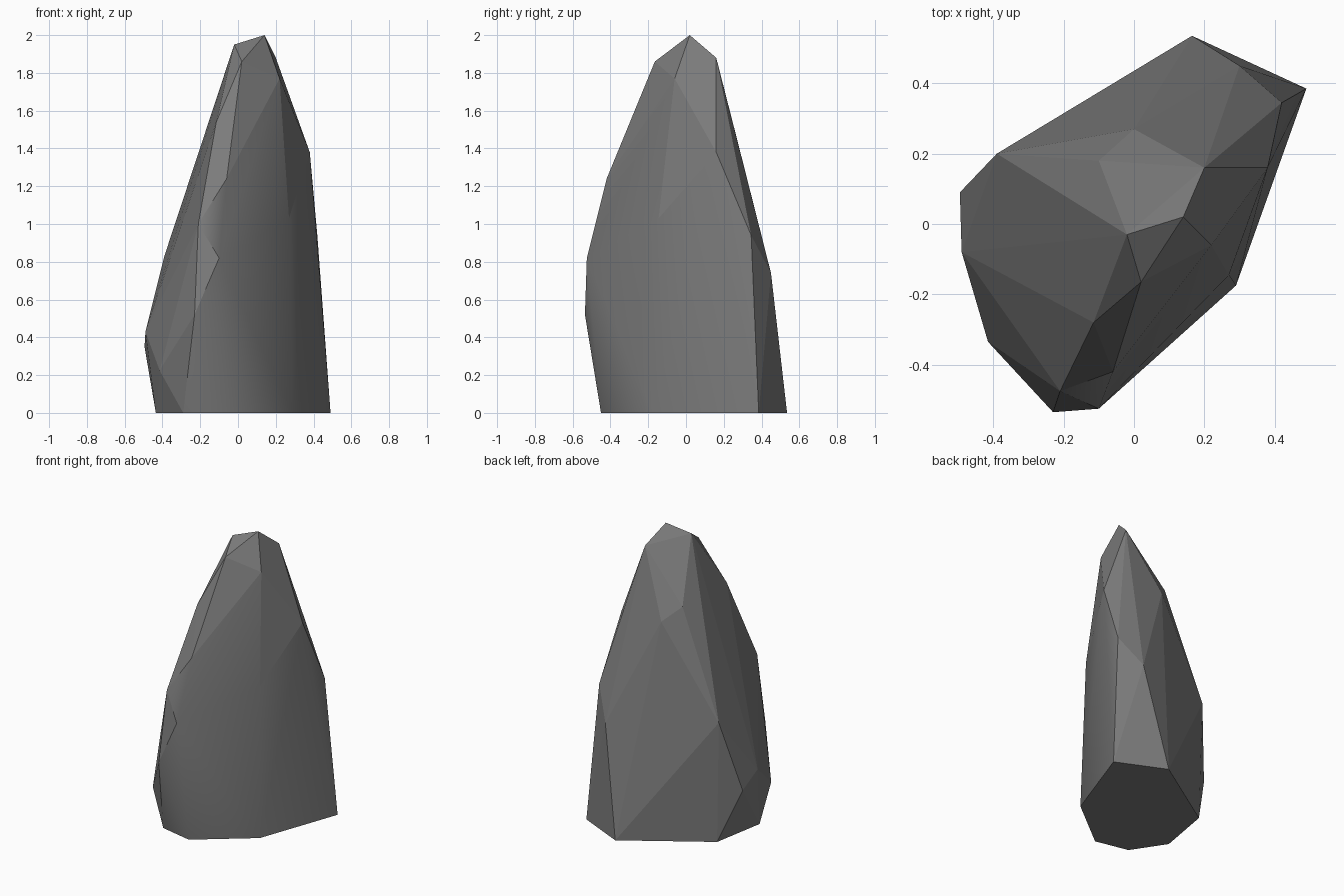
import bpy, bmesh, math
from mathutils import Vector

cube = bpy.data.objects.get("Cube")
if cube:
    bpy.data.objects.remove(cube, do_unlink=True)

# Stone colour
stone = bpy.data.materials.new("stone_grey")
stone.use_nodes = True
colour = (0.2, 0.2, 0.2, 1)
stone.diffuse_color = colour
bsdf = stone.node_tree.nodes["Principled BSDF"]
bsdf.inputs["Base Color"].default_value = colour
bsdf.inputs["Roughness"].default_value = 0.9

# Corners of the rock, ring by ring
base = [(.49, .385, 0), (.165, .535, 0), (-.37, .19, 0), (-.435, -.18, 0),
        (-.29, -.40, 0), (-.06, -.45, 0), (.29, -.175, 0)]
belly = [(-.495, .09, .35), (-.49, -.08, .43), (-.415, -.335, .225),
         (-.23, -.535, .52), (-.10, -.525, .82), (-.39, .2, .83),
         (-.11, .335, .64), (.30, .45, .74), (.42, .345, .94)]
shoulder = [(-.21, -.475, 1.0), (-.06, -.42, 1.24), (.27, -.145, 1.03),
            (.38, .16, 1.38), (0, .27, 1.45), (-.1, .18, 1.545),
            (-.115, -.28, 1.54)]
peak = [(.02, -.165, 1.86), (.22, -.06, 1.77), (.20, .16, 1.88),
        (-.02, -.03, 1.95), (.14, .02, 2.0)]

# Facets: the convex skin over the corners, with near-flat seams removed
bm = bmesh.new()
for co in base + belly + shoulder + peak:
    bm.verts.new(co)
bmesh.ops.convex_hull(bm, input=bm.verts[:])
bmesh.ops.dissolve_limit(bm, angle_limit=math.radians(2),
                         verts=bm.verts[:], edges=bm.edges[:])
bmesh.ops.recalc_face_normals(bm, faces=bm.faces[:])

# Worn lower side is smooth, every other facet stays flat
worn_side = Vector((.8, -.6, 0))
for f in bm.faces:
    f.smooth = f.normal.dot(worn_side) > .4 and f.calc_center_median().z < 1.3
for e in bm.edges:
    e.smooth = e.calc_face_angle(0) < math.radians(50)

mesh = bpy.data.meshes.new("rock")
bm.to_mesh(mesh)
bm.free()
mesh.materials.append(stone)
rock = bpy.data.objects.new("rock", mesh)
bpy.context.collection.objects.link(rock)
